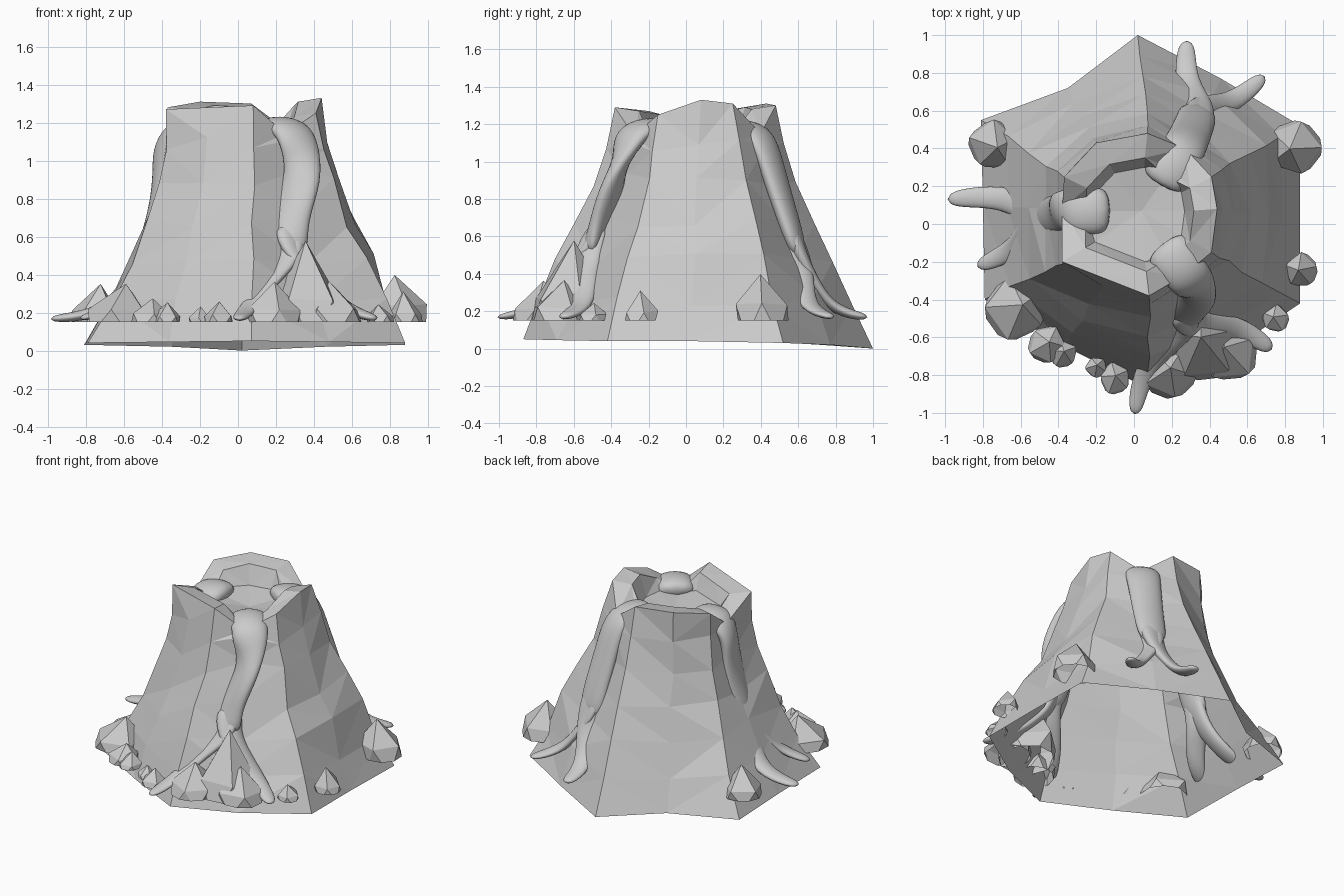
import bpy, bmesh, random
from math import cos, sin, pi
from mathutils import Vector, Matrix

if "Cube" in bpy.data.objects:
    bpy.data.objects.remove(bpy.data.objects["Cube"])

random.seed(4)


def finish(bm, name, smooth=False):
    bmesh.ops.recalc_face_normals(bm, faces=bm.faces)
    me = bpy.data.meshes.new(name)
    bm.to_mesh(me)
    bm.free()
    ob = bpy.data.objects.new(name, me)
    bpy.context.collection.objects.link(ob)
    for p in me.polygons:
        p.use_smooth = smooth
    return ob


def bridge(bm, a, b):
    n = len(a)
    for i in range(n):
        bm.faces.new((a[i], a[(i + 1) % n], b[(i + 1) % n], b[i]))


# --- mountain: faceted six-cornered cone, each column = base xyz, rim xyz, concavity
columns = [
    ((.88, .02, .04), (.44, .08, 1.33), .85),
    ((.88, .52, .03), (.41, .25, 1.31), .85),
    ((.46, .77, .02), (.27, .40, 1.15), 1.1),
    ((.02, 1.0, .00), (.07, .48, 1.30), .9),
    ((-.35, .72, .02), (-.20, .43, 1.31), 1.2),
    ((-.81, .55, .03), (-.37, .25, 1.28), 1.5),
    ((-.80, .10, .04), (-.38, .08, 1.15), 1.6),
    ((-.79, -.40, .04), (-.38, -.20, 1.27), 1.5),
    ((-.36, -.65, .045), (-.15, -.29, 1.28), .9),
    ((.07, -.87, .05), (.08, -.38, 1.29), .82),
    ((.48, -.69, .045), (.25, -.28, 1.14), 1.2),
    ((.88, -.42, .04), (.41, -.15, 1.25), .95),
]
levels = [(.03, 1), (.25, .78), (.48, .57), (.68, .35), (.9, .17), (1.09, .06)]
center = Vector((.03, .05, 0))
bm = bmesh.new()
rings = []
for n, (z, f) in enumerate(levels):
    ring = []
    for b, t, k in columns:
        b, t = Vector(b), Vector(t)
        p = t.lerp(b, f ** k)
        p.z = b.z if n == 0 else z + random.uniform(-.035, .035)
        if n:
            p.x += random.uniform(-.012, .012)
            p.y += random.uniform(-.012, .012)
        ring.append(bm.verts.new(p))
    rings.append(ring)
# rim top, inner lip and crater wall
rings.append([bm.verts.new(t) for b, t, k in columns])
for frac, drop in ((.7, .02), (.58, None)):
    ring = []
    for b, t, k in columns:
        t = Vector(t)
        p = center.lerp(t, frac)
        p.z = t.z - drop if drop else min(1.16, t.z)
        ring.append(bm.verts.new(p))
    rings.append(ring)
for a, b in zip(rings, rings[1:]):
    bridge(bm, a, b)
# crater floor fan
c = bm.verts.new((.04, .07, 1.12))
last = rings[-1]
for i in range(12):
    bm.faces.new((last[i], last[(i + 1) % 12], c))
bmesh.ops.triangulate(bm, faces=bm.faces[:])
finish(bm, "mountain")


# --- lava streams: flattened tapering tubes, smooth
def stream(name, pts, w0, w1):
    pts = [Vector(p) for p in pts]
    bm = bmesh.new()
    prev = None
    n = len(pts)
    for i, p in enumerate(pts):
        t = (pts[min(i + 1, n - 1)] - pts[max(i - 1, 0)]).normalized()
        s = Vector((0, 0, 1)).cross(t).normalized()
        up = t.cross(s)
        w = w0 + (w1 - w0) * i / (n - 1)
        h = w * .5
        ring = [bm.verts.new(p + s * w * cos(a * pi / 4) + up * h * sin(a * pi / 4))
                for a in range(8)]
        if prev:
            bridge(bm, prev, ring)
        else:
            bm.faces.new(ring)
        prev = ring
    bm.faces.new(prev)
    mod = finish(bm, name, True).modifiers.new("round", 'SUBSURF')
    mod.levels = mod.render_levels = 2


flows = {
    "back": ([(.14, .2, 1.15), (.19, .29, 1.17), (.25, .38, 1.15), (.28, .43, 1.07), (.3, .48, .9), (.33, .55, .68), (.34, .61, .48)],
             [(.31, .68, .34), (.27, .79, .2), (.28, .98, .165)],
             [(.42, .62, .36), (.54, .65, .21), (.70, .79, .165)]),
    "left": ([(-.12, .07, 1.15), (-.25, .07, 1.17), (-.35, .07, 1.15), (-.385, .06, 1.05), (-.39, .05, .9), (-.43, .05, .68), (-.51, .05, .46)],
             [(-.60, .11, .3), (-.75, .15, .185), (-1.0, .13, .165)],
             [(-.56, -.05, .37), (-.65, -.15, .22), (-.84, -.23, .165)]),
    "front": ([(.15, -.1, 1.15), (.22, -.19, 1.18), (.29, -.28, 1.16), (.33, -.33, 1.07), (.35, -.38, .9), (.26, -.46, .67), (.29, -.53, .5)],
              [(.42, -.54, .37), (.57, -.55, .21), (.74, -.67, .165)],
              [(.17, -.63, .38), (.04, -.79, .2), (0, -1.02, .165)]),
}
for side, (trunk, a, b) in flows.items():
    stream(f"lava_{side}_trunk", trunk, .14, .11)
    stream(f"lava_{side}_branch_a", trunk[-2:] + a, .11, .05)
    stream(f"lava_{side}_branch_b", trunk[-2:] + b, .10, .045)

# --- boulders: jittered icosahedra cut flat and open at the bottom, peaks leaning inwards
rocks = [  # x, y, radius, peak height
    (-.75, .42, .14, .33), (.85, .41, .16, .43), (.89, -.25, .10, .30), (.75, -.50, .08, .25),
    (.38, -.64, .22, .54), (.50, -.68, .17, .36), (.20, -.79, .16, .38), (-.10, -.82, .09, .26),
    (-.20, -.76, .06, .22), (-.38, -.69, .08, .24), (-.46, -.64, .11, .29), (-.62, -.45, .18, .34),
]
for i, (x, y, r, top) in enumerate(rocks):
    bm = bmesh.new()
    bmesh.ops.create_icosphere(bm, subdivisions=1, radius=1)
    for v in bm.verts:
        v.co *= random.uniform(.92, 1.12)
    bmesh.ops.bisect_plane(bm, geom=bm.verts[:] + bm.edges[:] + bm.faces[:],
                           plane_co=(0, 0, 0), plane_no=(0, 0, 1), clear_inner=True)
    bm.transform(Matrix.Rotation(random.uniform(0, 6), 4, 'Z'))
    inward = -Vector((x, y, 0)).normalized()
    for v in bm.verts:
        v.co.z = max(v.co.z, 0) ** 1.5
        v.co += inward * v.co.z * .2
        v.co = Vector((x + v.co.x * r, y + v.co.y * r, .15 + v.co.z * (top - .15)))
    finish(bm, f"boulder_{i + 1}")
